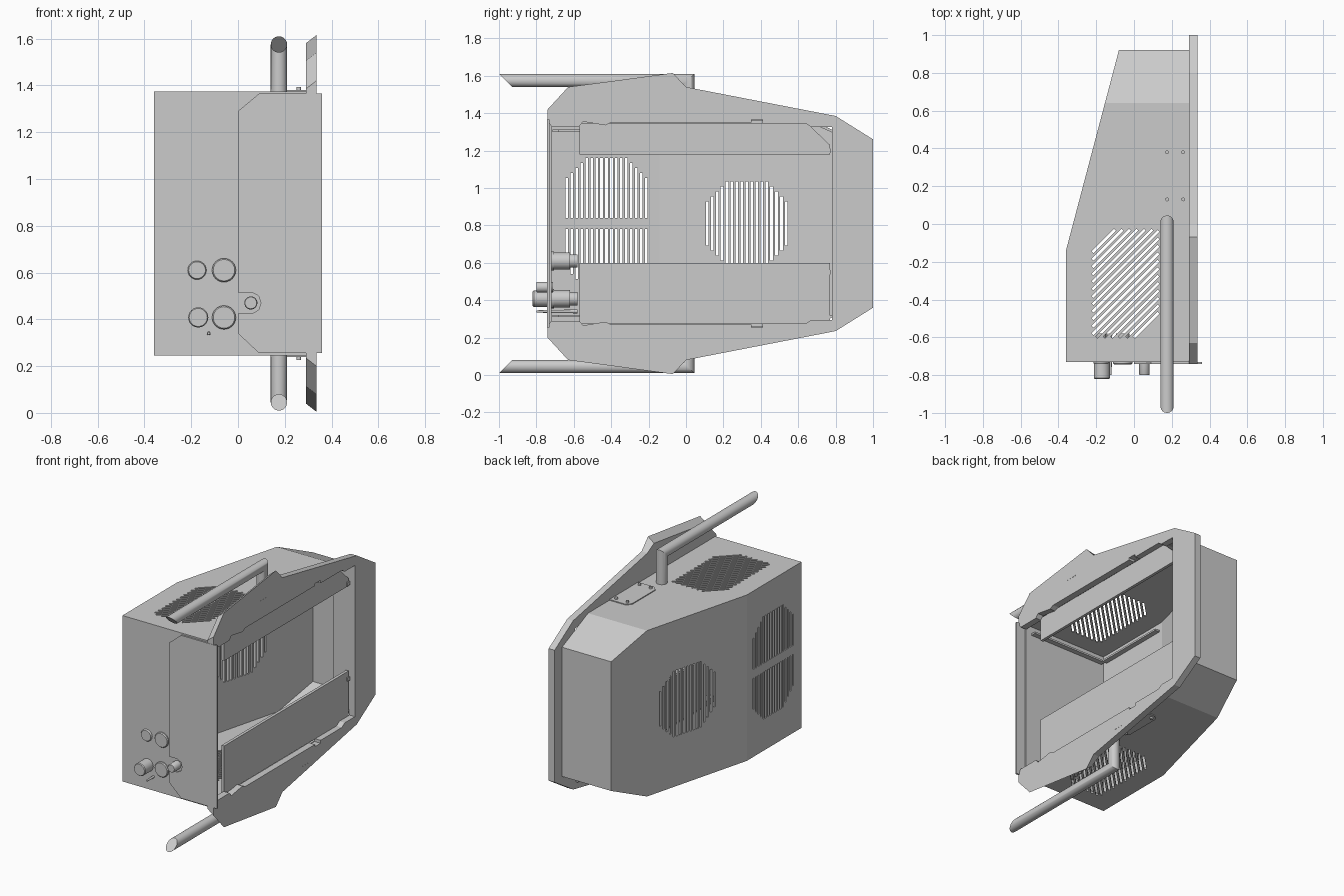
import bpy, bmesh, math
from mathutils import Vector, Matrix

cube = bpy.data.objects.get("Cube")
if cube:
    bpy.data.objects.remove(cube, do_unlink=True)

MID = 0.81  # height of the symmetry plane


def material(name, value):
    m = bpy.data.materials.new(name)
    m.use_nodes = True
    c = (value, value, value, 1)
    m.diffuse_color = c
    m.node_tree.nodes["Principled BSDF"].inputs["Base Color"].default_value = c
    return m


GREY = material("light grey", 0.6)


def flip(points):
    return [(a, 2 * MID - z) for a, z in points]


def finish(name, bm, smooth=False):
    bmesh.ops.recalc_face_normals(bm, faces=bm.faces)
    me = bpy.data.meshes.new(name)
    bm.to_mesh(me)
    bm.free()
    ob = bpy.data.objects.new(name, me)
    bpy.context.collection.objects.link(ob)
    me.materials.append(GREY)
    if smooth:
        bpy.ops.object.select_all(action='DESELECT')
        ob.select_set(True)
        bpy.context.view_layer.objects.active = ob
        bpy.ops.object.shade_smooth_by_angle(angle=math.radians(35))
    return ob


def loft(name, rings, smooth=False):
    """Skin a list of equal rings and cap both ends."""
    bm = bmesh.new()
    vs = [[bm.verts.new(p) for p in r] for r in rings]
    n = len(vs[0])
    for a, b in zip(vs, vs[1:]):
        for i in range(n):
            j = (i + 1) % n
            bm.faces.new((a[i], a[j], b[j], b[i]))
    bm.faces.new(vs[0])
    bm.faces.new(vs[-1])
    return finish(name, bm, smooth)


def add_box(bm, x, y, z, turn=0):
    size = Matrix.Diagonal((x[1] - x[0], y[1] - y[0], z[1] - z[0], 1))
    pos = Matrix.Translation((sum(x) / 2, sum(y) / 2, sum(z) / 2))
    bmesh.ops.create_cube(bm, size=1, matrix=pos @ Matrix.Rotation(turn, 4, 'Z') @ size)


def box(name, x, y, z):
    bm = bmesh.new()
    add_box(bm, x, y, z)
    return finish(name, bm)


def rod(name, x, z, profile, n=24):
    """Turned part along y; profile holds (y, radius) pairs."""
    rings = [[(x + r * math.cos(2 * math.pi * i / n), y, z + r * math.sin(2 * math.pi * i / n))
              for i in range(n)] for y, r in profile]
    return loft(name, rings, True)


# Housing: tapered shell, open on the left side
FRONT = -0.73
plan = [(0.29, FRONT, 1.375), (-0.36, FRONT, 1.375), (-0.36, -0.14, 1.375),
        (-0.154, 0.64, 1.375), (-0.08, 0.92, 1.25), (0.29, 0.92, 1.25), (0.29, 0.64, 1.375)]
bm = bmesh.new()
hi = [bm.verts.new(p) for p in plan]
lo = [bm.verts.new((x, y, 2 * MID - z)) for x, y, z in plan]
for ring in (hi, lo):
    bm.faces.new([ring[i] for i in (0, 1, 2, 3, 6)])
    bm.faces.new([ring[i] for i in (3, 4, 5, 6)])
for i in (0, 1, 4):
    bm.faces.new((hi[i], hi[i + 1], lo[i + 1], lo[i]))
bm.faces.new(hi[2:5] + lo[4:1:-1])
housing = finish("housing", bm)
solid = housing.modifiers.new("wall", 'SOLIDIFY')
solid.thickness = 0.015
solid.offset = -1

# Slot cutters: upright slots in the right walls, slanted slots above and below
bm = bmesh.new()


def upright_slots(y0, y1, half, corner, x, gap):
    n = 17
    a = (y1 - y0) / 2
    for i in range(n):
        u = -a + 2 * a * (i + 0.5) / n
        h = half - corner + min(corner, a - abs(u))
        y = (y0 + y1) / 2 + u
        spans = [(MID + gap, MID + h), (MID - h, MID - gap)] if gap else [(MID - h, MID + h)]
        for s in spans:
            add_box(bm, x, (y - 0.007, y + 0.007), s)


upright_slots(-0.65, -0.2, 0.35, 0.12, (-0.5, -0.25), 0.03)
upright_slots(0.1, 0.55, 0.225, 0.12, (-0.5, 0.05), 0)
for i in range(18):
    k = -0.6 + 0.67 * i / 17
    x0, x1 = max(-0.22, -0.6 - k), min(0.13, -0.03 - k)
    c, h = (x0 + x1) / 2, (x1 - x0) / math.sqrt(2)
    for z in (1.33, 1.42), (0.2, 0.29):
        add_box(bm, (c - h, c + h), (c + k - 0.007, c + k + 0.007), z, math.pi / 4)
cutter = finish("slot_cutter", bm)
cutter.hide_render = True
cut = housing.modifiers.new("vents", 'BOOLEAN')
cut.operation = 'DIFFERENCE'
cut.solver = 'EXACT'
cut.object = cutter
bpy.context.view_layer.objects.active = housing
for m in ("wall", "vents"):
    bpy.ops.object.modifier_apply(modifier=m)
bpy.data.objects.remove(cutter, do_unlink=True)

# Side flange: C-shaped plate with pointed ears and a stepped opening
outer = [(-0.74, 1.42), (-0.63, 1.54), (-0.07, 1.615), (0, 1.54), (0.8, 1.385), (1, 1.26)]
inner = [(-0.74, 1.36), (-0.72, 1.33), (-0.57, 1.33), (-0.55, 1.355), (-0.43, 1.335), (-0.4, 1.35),
         (0.35, 1.35), (0.35, 1.365), (0.41, 1.365), (0.41, 1.345), (0.64, 1.345), (0.67, 1.325),
         (0.78, 1.325)]


def c_loop(x, drop):
    out = [(y, z - drop * (y < -0.05)) for y, z in outer]
    return [(x, y, z) for y, z in out + flip(out)[::-1] + flip(inner) + inner[::-1]]


loft("side_flange", [c_loop(0.335, 0), c_loop(0.29, 0.035)])

# Front plate with cut corners and a notch
shape = [(0.36, 1.365), (0.09, 1.365), (0, 1.29), (0, 0.515), (0.06, 0.515), (0.088, 0.5),
         (0.098, 0.47), (0.088, 0.44), (0.06, 0.425), (0, 0.425), (0, 0.34), (0.09, 0.255), (0.36, 0.255)]
loft("front_plate", [[(x, y, z) for x, z in shape] for y in (-0.742, FRONT)])

# Inner cover panels and rear strip
top_panel = [(-0.57, 1.18), (0.77, 1.18), (0.77, 1.23), (0.67, 1.325), (0.64, 1.345), (-0.57, 1.345)]
loft("upper_panel", [[(x, y, z) for y, z in top_panel] for x in (0.275, 0.295)])
box("lower_panel", (0.275, 0.295), (-0.57, 0.77), (0.275, 0.6))
box("rear_strip", (0.17, 0.29), (0.78, 0.79), (0.33, 1.29))
for z in (1.2, 0.55):
    box("panel_screw", (0.295, 0.303), (0.748, 0.772), (z - 0.012, z + 0.012))

# Lips inside the shell and small slits on the flange
for side, z in (("upper", 1.3), ("lower", 0.31)):
    box(side + "_front_lip", (-0.33, 0.25), (-0.715, -0.68), (z, z + 0.012))
    box(side + "_wall_lip", (-0.345, -0.31), (-0.68, -0.16), (z, z + 0.012))
for y, z in ((-0.22, 1.47), (0.24, 0.17)):
    box("flange_slit", (0.335, 0.336), (y - 0.04, y + 0.04), (z - 0.002, z + 0.002))

# Handles, service plates and their screws, above and below
N = 28
for side, s in (("upper", 1), ("lower", -1)):
    ring = [(0.035 * math.cos(2 * math.pi * i / N), 0.035 * math.sin(2 * math.pi * i / N)) for i in range(N)]
    bar = 0.765
    rings = [[(0.175 + a, -0.965 - b, MID + s * (bar + b)) for a, b in ring],
             [(0.175 + a, 0.01 + b, MID + s * (bar + b)) for a, b in ring],
             [(0.175 + a, 0.01 + b, MID + s * 0.56) for a, b in ring]]
    loft(side + "_handle", rings, True)
    cover = [(0.14, 0.13), (0.17, 0.1), (0.29, 0.1), (0.29, 0.41), (0.17, 0.41), (0.14, 0.38)]
    loft(side + "_service_plate", [[(x, y, MID + s * h) for x, y in cover] for h in (0.564, 0.571)])
    for x in (0.175, 0.26):
        for y in (0.13, 0.38):
            bm = bmesh.new()
            bmesh.ops.create_cone(bm, cap_ends=True, segments=12, radius1=0.01, radius2=0.01, depth=0.012,
                                  matrix=Matrix.Translation((x, y, MID + s * 0.577)))
            finish(side + "_cover_screw", bm)

# Front connectors: outside reach, then a stepped body inside the shell
for x, z, r, reach in ((-0.175, 0.61, 0.04, 0.012), (-0.06, 0.61, 0.051, 0.014),
                       (-0.17, 0.408, 0.043, 0.09), (-0.06, 0.408, 0.051, 0.014)):
    rod("connector", x, z, [(FRONT - reach, r * 0.9), (FRONT - reach + 0.006, r), (-0.705, r),
                            (-0.705, r * 0.9), (-0.62, r * 0.9), (-0.62, r * 0.7), (-0.58, r * 0.7)])
rod("small_knob", 0.055, 0.47, [(-0.8, 0.025), (-0.795, 0.028), (-0.71, 0.028)])
rod("toggle_pin", -0.125, 0.34, [(-0.8, 0.006), (-0.73, 0.008), (-0.58, 0.01)], 12)
